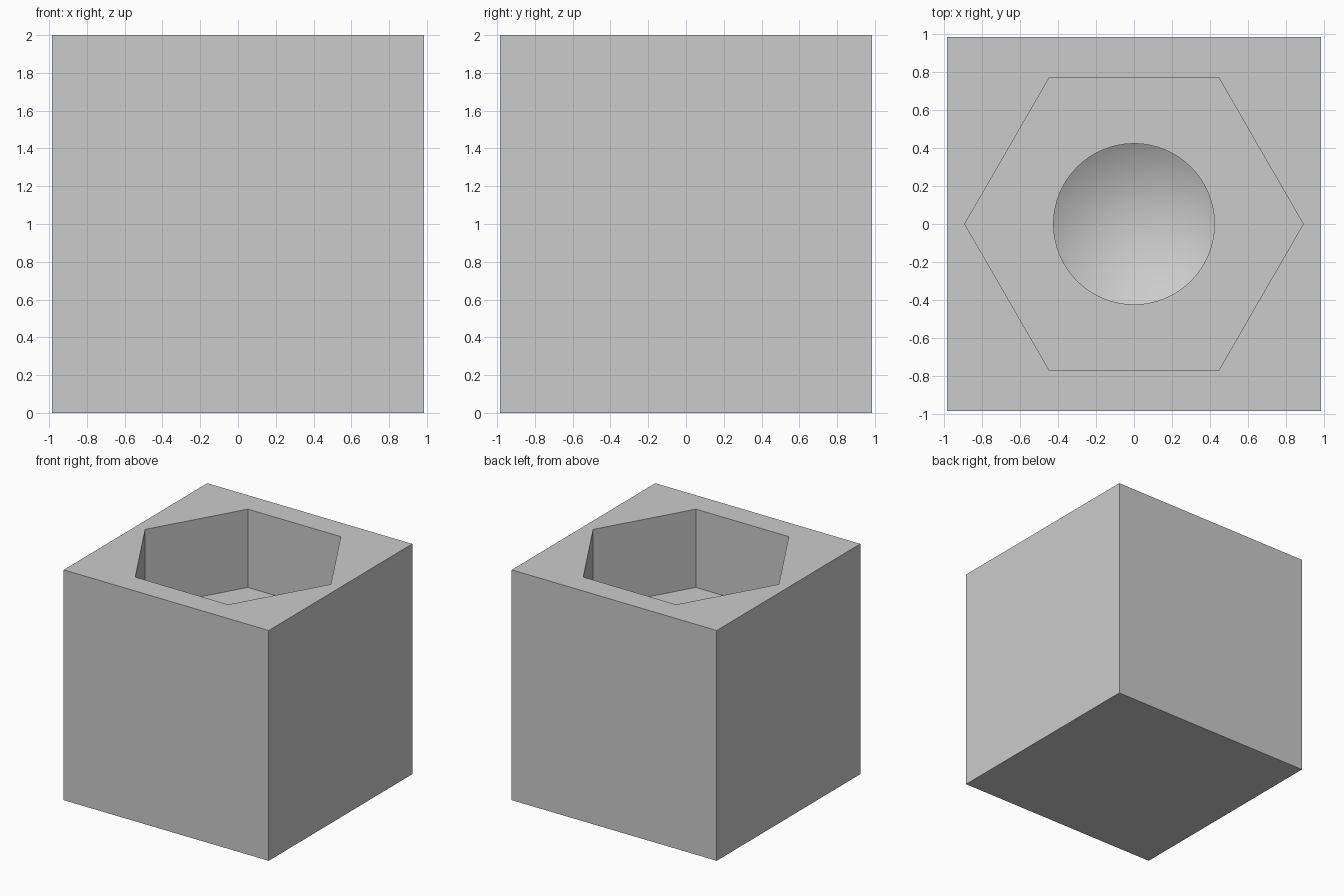
import bpy
import bmesh
from math import radians, sqrt, tan

cube = bpy.data.objects.get("Cube")
if cube:
    bpy.data.objects.remove(cube, do_unlink=True)

WIDTH, HEIGHT = 1.97, 2.0
FLATS, POCKET_FLOOR = 1.545, 1.32      # hexagonal pocket
BORE_R, BORE_END = 0.424, 0.54         # round blind hole
TIP_DEPTH = BORE_R * tan(radians(31))  # conical end of the hole

grey = bpy.data.materials.new("Light grey")
grey.use_nodes = True
grey.diffuse_color = (0.6, 0.6, 0.6, 1)
grey.node_tree.nodes["Principled BSDF"].inputs["Base Color"].default_value = grey.diffuse_color


def prism(name, sides, radius, z0, z1, bottom_radius=None, turn=0):
    """Upright prism or cone between two heights."""
    bottom = radius if bottom_radius is None else bottom_radius
    bpy.ops.mesh.primitive_cone_add(vertices=sides, radius1=bottom, radius2=radius,
                                    depth=z1 - z0, location=(0, 0, (z0 + z1) / 2),
                                    rotation=(0, 0, radians(turn)))
    obj = bpy.context.object
    obj.name = name
    bpy.ops.object.transform_apply(location=True, rotation=True, scale=True)
    obj.data.materials.append(grey)
    return obj


def cut(target, cutter):
    """Subtract the cutter, then discard it."""
    bpy.context.view_layer.objects.active = target
    mod = target.modifiers.new("Cut", 'BOOLEAN')
    mod.operation, mod.solver, mod.object = 'DIFFERENCE', 'EXACT', cutter
    bpy.ops.object.modifier_apply(modifier=mod.name)
    bpy.data.objects.remove(cutter, do_unlink=True)


# Solid block
block = prism("block", 4, WIDTH / sqrt(2), 0, HEIGHT, turn=45)

# Hexagonal pocket with corners pointing left and right
cut(block, prism("pocket_cutter", 6, FLATS / sqrt(3), POCKET_FLOOR, HEIGHT + 0.2, turn=30))

# Round hole, one closed drill shape with a conical end
drill = prism("drill_cutter", 64, BORE_R, BORE_END, POCKET_FLOOR + 0.1)
bm = bmesh.new()
bm.from_mesh(drill.data)
bottom = min(bm.faces, key=lambda f: f.calc_center_median().z)
tip = bmesh.ops.poke(bm, faces=[bottom])["verts"][0]
tip.co.z -= TIP_DEPTH
bm.to_mesh(drill.data)
bm.free()
cut(block, drill)

# Smooth hole walls, crisp edges
bpy.ops.object.select_all(action='DESELECT')
block.select_set(True)
bpy.context.view_layer.objects.active = block
bpy.ops.object.shade_smooth_by_angle(angle=radians(25))
